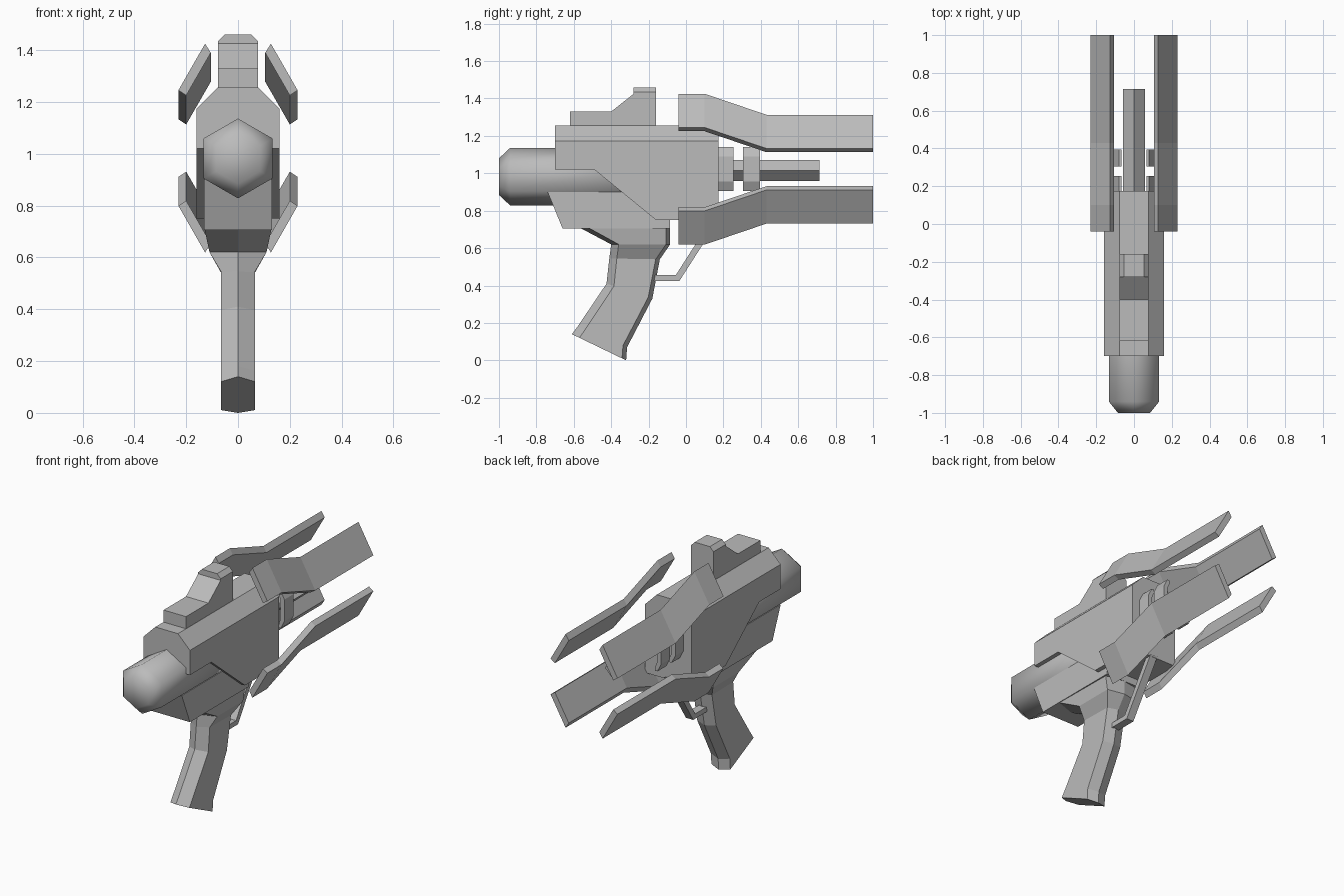
import bpy, bmesh
from math import sin, cos, radians

cube = bpy.data.objects.get("Cube")
if cube:
    bpy.data.objects.remove(cube, do_unlink=True)

grey = bpy.data.materials.new("plain_grey")
grey.use_nodes = True
grey.diffuse_color = (0.5, 0.5, 0.5, 1)
grey.node_tree.nodes["Principled BSDF"].inputs["Base Color"].default_value = (0.5, 0.5, 0.5, 1)


def loft(name, rings, smooth=False, chamfer_z=None, chamfer=0.0):
    """Skin closed rings of points, cap both ends, optionally chamfer long edges at one height."""
    bm = bmesh.new()
    loops = [[bm.verts.new(p) for p in ring] for ring in rings]
    n = len(loops[0])
    for a, b in zip(loops, loops[1:]):
        for i in range(n):
            j = (i + 1) % n
            bm.faces.new((a[i], a[j], b[j], b[i]))
    bm.faces.new(loops[0])
    bm.faces.new(loops[-1])
    bmesh.ops.recalc_face_normals(bm, faces=bm.faces)
    if chamfer_z:
        edges = [e for e in bm.edges
                 if all(abs(v.co.z - chamfer_z) < 0.001 for v in e.verts)
                 and abs(e.verts[0].co.x - e.verts[1].co.x) < 0.001]
        bmesh.ops.bevel(bm, geom=edges, offset=chamfer, segments=1, affect='EDGES')
    for f in bm.faces:
        f.smooth = smooth
    me = bpy.data.meshes.new(name)
    bm.to_mesh(me)
    bm.free()
    me.materials.append(grey)
    ob = bpy.data.objects.new(name, me)
    bpy.context.collection.objects.link(ob)
    return ob


def prism(name, profile, half, **kw):
    """Side profile of (y, z) points extruded across x."""
    return loft(name, [[(x, y, z) for y, z in profile] for x in (-half, half)], **kw)


def tube(name, sides, stations, zc, smooth=False):
    """Regular polygon tube along y from (y, radius) stations, one corner on top."""
    angles = [radians(90 + 360 * i / sides) for i in range(sides)]
    loft(name, [[(r * cos(a), y, zc + r * sin(a)) for a in angles] for y, r in stations], smooth)


# Main shell, lower frame and top sight
prism("upper_shell", [(-0.70, 1.255), (0.175, 1.255), (0.175, 0.75), (-0.16, 0.75),
                      (-0.49, 1.02), (-0.70, 1.02)], 0.16, chamfer_z=1.255, chamfer=0.082)
prism("lower_frame", [(-0.74, 0.90), (-0.66, 0.705), (-0.085, 0.705), (-0.085, 0.90)], 0.132)
prism("top_sight", [(-0.62, 1.25), (-0.62, 1.33), (-0.40, 1.33), (-0.28, 1.425),
                    (-0.28, 1.46), (-0.16, 1.46), (-0.16, 1.25)], 0.077,
      chamfer_z=1.46, chamfer=0.025)

# Rounded six-sided cylinder at the front and the thin rod behind
tube("front_cylinder", 6, [(-1.0, 0.098), (-0.94, 0.154), (-0.1, 0.154)], 0.982, smooth=True)
tube("inner_rod", 4, [(0.1, 0.057), (0.715, 0.057)], 1.015)

# Grip: six-sided sections, ridged at front and back
grip = [  # front y, front z, back y, back z, half width
    (-0.57, 0.71, -0.085, 0.75, 0.13),
    (-0.40, 0.62, -0.085, 0.62, 0.11),
    (-0.41, 0.545, -0.14, 0.54, 0.065),
    (-0.425, 0.41, -0.18, 0.33, 0.065),
    (-0.58, 0.18, -0.315, 0.07, 0.065),
    (-0.61, 0.14, -0.32, 0.0, 0.065)]
rings = []
for fy, fz, by, bz, w in grip:
    slope = (bz - fz) / (by - fy)
    front = (fy + 0.04, fz + 0.04 * slope)
    back = (by - 0.022, bz - 0.022 * slope)
    rings.append([(0, fy, fz), (w, *front), (w, *back), (0, by, bz), (-w, *back), (-w, *front)])
loft("grip", rings)

# Trigger guard strap
prism("trigger_guard", [(-0.18, 0.455), (-0.055, 0.455), (0.14, 0.76), (0.18, 0.76),
                        (-0.035, 0.425), (-0.18, 0.425)], 0.025)

# Four cranked prongs, mirrored side to side and about the rod
section = [(0.127, 1.425), (0.105, 1.39), (0.2, 1.225), (0.23, 1.245)]
path = [(-0.04, 0), (0.10, 0), (0.43, -0.112), (1.0, -0.112)]
AXIS = 1.022
for side, sx in (("left", 1), ("right", -1)):
    for level, sz in (("upper", 1), ("lower", -1)):
        loft(f"{level}_{side}_prong",
             [[(sx * x, y, AXIS + sz * (z + dz - AXIS)) for x, z in section] for y, dz in path])
    # Paired clamp brackets beside the rod
    for place, y0, y1 in (("inner", 0.16, 0.255), ("outer", 0.305, 0.395)):
        bracket = [(0.065, 1.14), (0.08, 1.14), (0.105, 1.09), (0.105, 0.955), (0.08, 0.905),
                   (0.065, 0.905), (0.065, 0.93), (0.08, 0.965), (0.08, 1.08), (0.065, 1.115)]
        loft(f"{place}_{side}_bracket", [[(sx * x, y, z) for x, z in bracket] for y in (y0, y1)])
